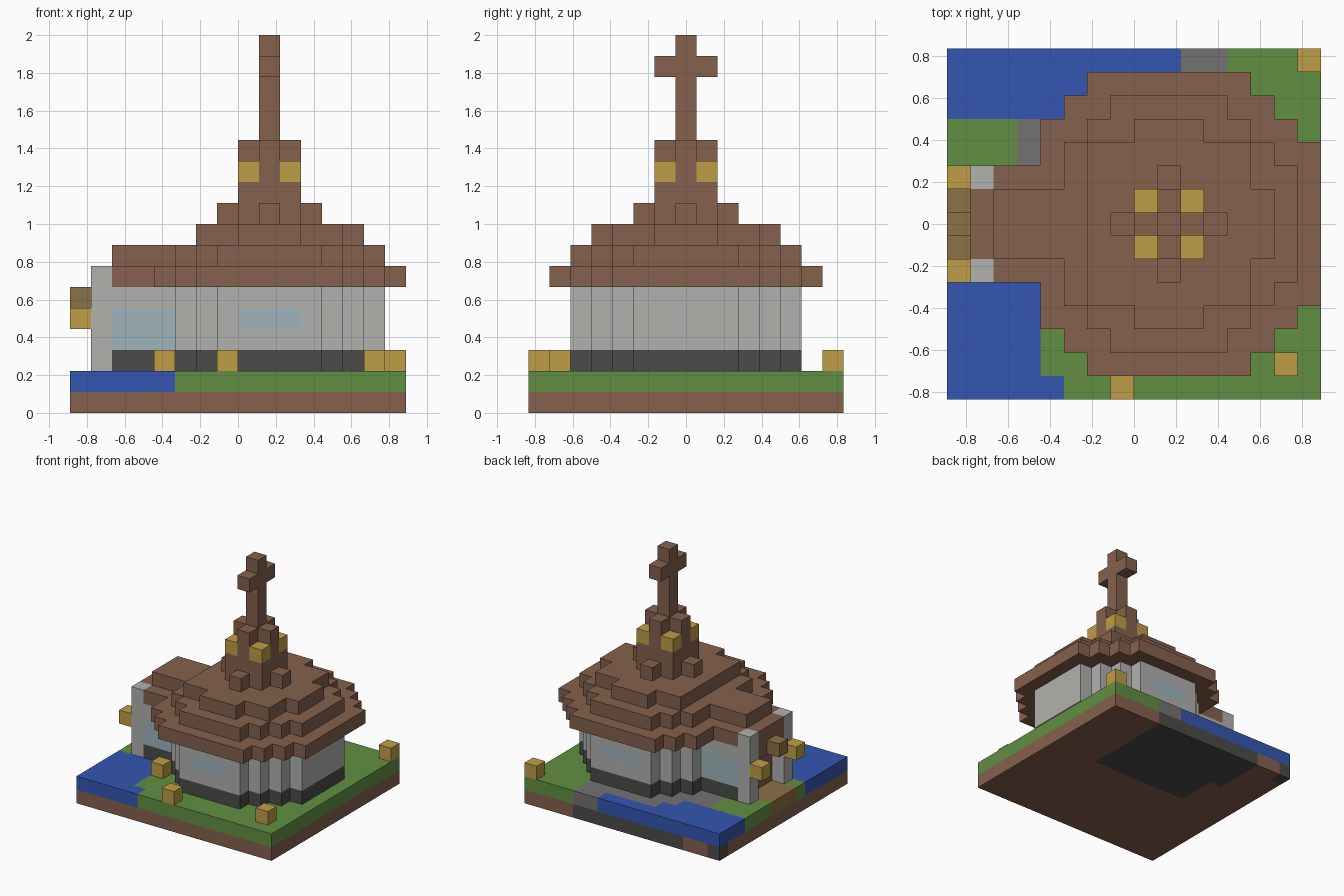
import bpy
import bmesh
from mathutils import Vector

if "Cube" in bpy.data.objects:
    bpy.data.objects.remove(bpy.data.objects["Cube"], do_unlink=True)

UNIT = 1 / 9                       # edge of one block
ORIGIN = Vector((8, 7.5, 0))       # block grid centre
CX, CY = 9, 7                      # centre column of the tower
cells = {}                         # block position -> part name


def srgb(r, g, b):
    conv = lambda c: c / 12.92 if c <= 0.04045 else ((c + 0.055) / 1.055) ** 2.4
    return tuple(conv(c / 255) for c in (r, g, b)) + (1.0,)


def material(name, rgb):
    mat = bpy.data.materials.new(name)
    mat.use_nodes = True
    mat.diffuse_color = srgb(*rgb)
    bsdf = mat.node_tree.nodes["Principled BSDF"]
    bsdf.inputs["Base Color"].default_value = mat.diffuse_color
    bsdf.inputs["Roughness"].default_value = 0.9
    return mat


def box(part, xs, ys, zs):
    for i in range(*xs):
        for j in range(*ys):
            for k in range(*zs):
                cells[i, j, k] = part


def disc(part, limit, zs, min_x=0):
    """Round layer of blocks, cut straight at min_x."""
    for i in range(min_x, 16):
        for j in range(15):
            if (i - CX) ** 2 + (j - CY) ** 2 <= limit:
                box(part, (i, i + 1), (j, j + 1), zs)


def plus(part, arm, zs):
    box(part, (CX - arm, CX + arm + 1), (CY, CY + 1), zs)
    box(part, (CX, CX + 1), (CY - arm, CY + arm + 1), zs)


# Ground: earth, bedrock, grass, stone bank, ponds and path
box("earth", (0, 16), (0, 15), (0, 1))
box("bedrock", (4, 12), (8, 15), (0, 1))
box("bedrock", (3, 4), (11, 15), (0, 1))
box("bedrock", (0, 1), (14, 15), (0, 1))
box("grass", (0, 16), (0, 15), (1, 2))
box("stone_bank", (3, 12), (10, 15), (1, 2))
box("back_pond", (0, 5), (12, 15), (1, 2))
box("back_pond", (5, 6), (13, 15), (1, 2))
box("back_pond", (6, 10), (14, 15), (1, 2))
box("front_pond", (0, 4), (0, 5), (1, 2))
box("front_pond", (4, 5), (0, 1), (1, 2))
box("path", (0, 2), (6, 9), (1, 2))

# Round hall and porch: dark footing, pale walls
disc("footing", 30, (2, 3))
box("footing", (2, 5), (5, 10), (2, 3))
disc("walls", 30, (3, 6))
box("walls", (2, 5), (5, 10), (3, 6))

# Windows on both long sides
for hall_y, porch_y in ((2, 5), (12, 9)):
    box("hall_windows", (8, 11), (hall_y, hall_y + 1), (4, 5))
    box("porch_windows", (2, 5), (porch_y, porch_y + 1), (3, 5))

# Entrance: door, lintel, pillars, lamps and sign
box("door", (2, 3), (6, 9), (2, 5))
box("lintel", (1, 2), (6, 9), (5, 7))
for y in (5, 9):
    box("pillars", (1, 2), (y, y + 1), (2, 7))
    box("porch_lamps", (0, 1), (y, y + 1), (4, 5))
box("sign", (0, 1), (7, 8), (5, 6))

# Stepped roof with the porch ridge
disc("roof", 46, (6, 7), 4)
box("roof", (2, 5), (5, 10), (6, 7))
disc("roof", 30, (7, 8), 5)
box("roof", (2, 6), (6, 9), (7, 8))
disc("roof", 18, (8, 9), 6)

# Tower with corner lamps
plus("tower", 2, (9, 10))
box("tower", (8, 11), (6, 9), (9, 11))
plus("tower", 1, (11, 13))
for x in (8, 10):
    for y in (6, 8):
        box("tower_lamps", (x, x + 1), (y, y + 1), (11, 12))

# Cross on the spire
box("spire_cross", (CX, CX + 1), (CY, CY + 1), (13, 18))
box("spire_cross", (CX, CX + 1), (CY - 1, CY + 2), (16, 17))

# Lamps standing on the ground
for x, y in ((4, 3), (7, 0), (14, 1), (15, 14)):
    box("ground_lamps", (x, x + 1), (y, y + 1), (2, 3))

# Colours and the parts that use them
palette = {
    "brown": ((133, 97, 77), "earth door lintel roof tower spire_cross"),
    "stone grey": ((117, 114, 112), "stone_bank"),
    "charcoal": ((75, 75, 74), "footing bedrock"),
    "grass green": ((98, 143, 66), "grass"),
    "water blue": ((52, 86, 178), "back_pond front_pond"),
    "pale grey": ((177, 178, 174), "walls pillars"),
    "window glass": ((159, 181, 188), "hall_windows porch_windows"),
    "lamp gold": ((191, 158, 70), "porch_lamps tower_lamps ground_lamps"),
    "dull wood": ((140, 114, 70), "path sign"),
}


def build(part, mat):
    """Mesh only the outer faces of a part's blocks."""
    bm = bmesh.new()
    for pos, owner in cells.items():
        if owner != part:
            continue
        centre = Vector(pos) + Vector((0.5, 0.5, 0.5)) - ORIGIN
        for axis in range(3):
            for sign in (-1, 1):
                step = [0, 0, 0]
                step[axis] = sign
                if tuple(p + s for p, s in zip(pos, step)) in cells:
                    continue
                n, u, v = Vector(step), Vector(), Vector()
                u[(axis + 1) % 3] = 1
                v[(axis + 2) % 3] = sign
                ring = ((-1, -1), (1, -1), (1, 1), (-1, 1))
                bm.faces.new([bm.verts.new((centre + (n + a * u + b * v) / 2) * UNIT)
                              for a, b in ring])
    bmesh.ops.remove_doubles(bm, verts=bm.verts[:], dist=UNIT / 100)
    mesh = bpy.data.meshes.new(part)
    bm.to_mesh(mesh)
    bm.free()
    mesh.materials.append(mat)
    bpy.context.collection.objects.link(bpy.data.objects.new(part, mesh))


for colour, (rgb, parts) in palette.items():
    mat = material(colour, rgb)
    for part in parts.split():
        build(part, mat)
